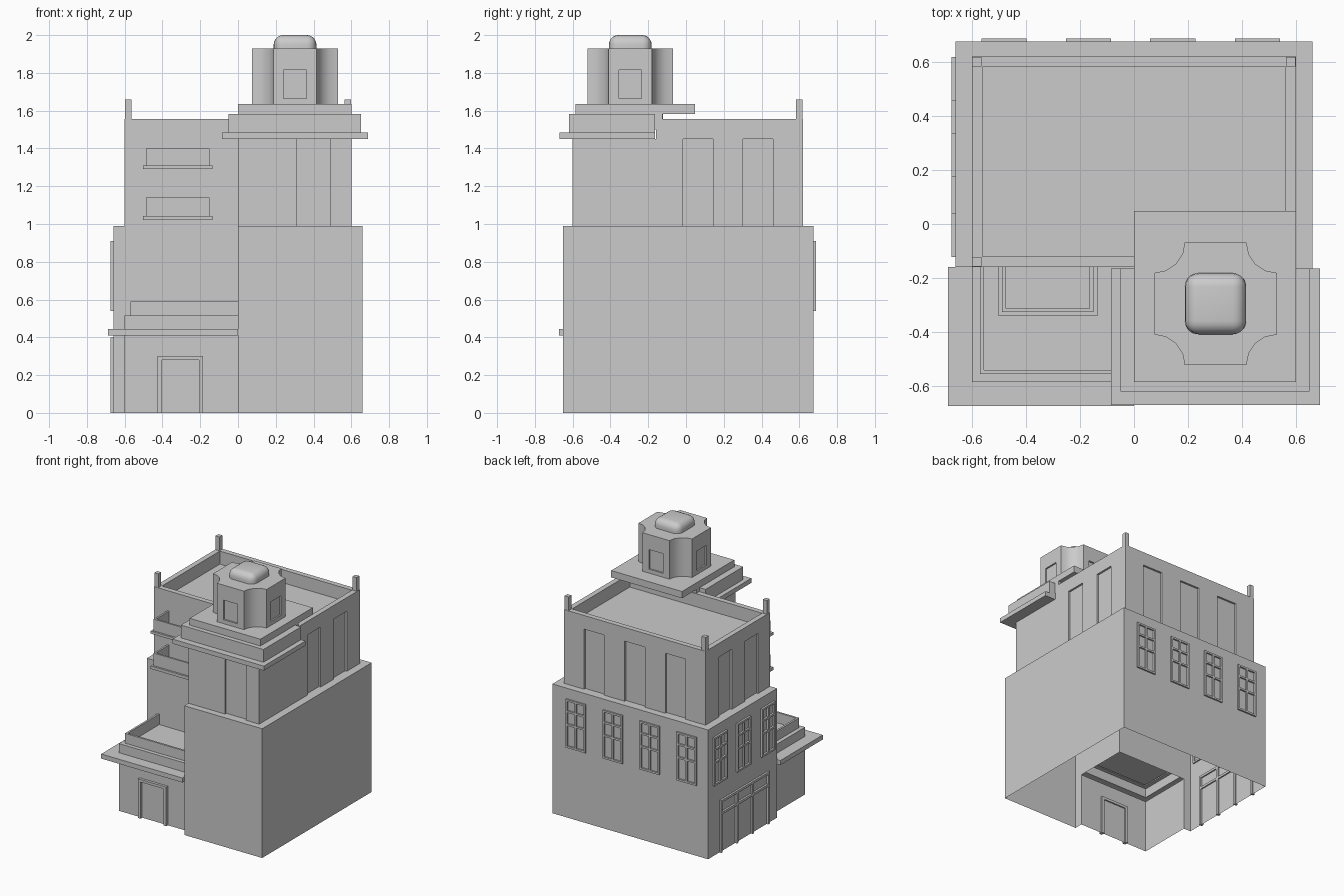
import bpy, bmesh, math
from mathutils import Vector

if "Cube" in bpy.data.objects:
    bpy.data.objects.remove(bpy.data.objects["Cube"])


def mesh_object(name, verts, faces):
    me = bpy.data.meshes.new(name)
    me.from_pydata(verts, [], faces)
    bm = bmesh.new()
    bm.from_mesh(me)
    bmesh.ops.recalc_face_normals(bm, faces=bm.faces)
    bm.to_mesh(me)
    bm.free()
    ob = bpy.data.objects.new(name, me)
    bpy.context.collection.objects.link(ob)
    return ob


def boxes(name, specs):
    """One object from several (x0, x1, y0, y1, z0, z1) boxes."""
    verts, faces = [], []
    for x0, x1, y0, y1, z0, z1 in specs:
        n = len(verts)
        verts += [(x, y, z) for z in (z0, z1)
                  for x, y in ((x0, y0), (x1, y0), (x1, y1), (x0, y1))]
        faces += [tuple(n + i for i in f) for f in
                  ((3, 2, 1, 0), (4, 5, 6, 7), (0, 1, 5, 4),
                   (1, 2, 6, 5), (2, 3, 7, 6), (3, 0, 4, 7))]
    return mesh_object(name, verts, faces)


def prism(name, pts, z0, z1, top=True, bottom=True):
    n = len(pts)
    verts = [(x, y, z) for z in (z0, z1) for x, y in pts]
    faces = [(i, (i + 1) % n, n + (i + 1) % n, n + i) for i in range(n)]
    if top:
        faces.append(tuple(range(n, 2 * n)))
    if bottom:
        faces.append(tuple(reversed(range(n))))
    return mesh_object(name, verts, faces)


def activate(ob):
    bpy.ops.object.select_all(action='DESELECT')
    bpy.context.view_layer.objects.active = ob
    ob.select_set(True)


def carve(ob, specs):
    cutter = boxes("cutter", specs)
    cutter.hide_render = True
    m = ob.modifiers.new("carve", 'BOOLEAN')
    m.operation, m.solver, m.object = 'DIFFERENCE', 'EXACT', cutter
    activate(ob)
    bpy.ops.object.modifier_apply(modifier=m.name)
    bpy.data.objects.remove(cutter)


# Ground storey: hollow body, open underneath and into the porch
wall = [(0, -.65), (.66, -.65), (.66, .675), (-.66, .675), (-.66, -.16)]
lower = wall + [(-.6, -.16), (-.6, -.585), (0, -.585)]
v = [(x, y, z) for z in (0, .41) for x, y in lower]
n = len(lower)
mesh_object("ground_walls", v, [(i, (i + 1) % n, n + (i + 1) % n, n + i) for i in range(n)])
prism("lower_storeys", wall + [(0, -.16)], .41, .99, bottom=False)

# Porch eave and roof parapet: profile swept round the corner
profile = [(0, .41), (.088, .41), (.088, .445), (0, .445), (0, .515),
           (-.03, .515), (-.03, .59), (-.045, .59), (-.045, .51)]
v, f = [], []
for d, z in profile:
    v += [(-.6 - d, -.16, z), (-.6 - d, -.585 - d, z), (0, -.585 - d, z), (0, -.16, z)]
for i in range(len(profile) - 1):
    for k in (0, 1):
        a = 4 * i + k
        f.append((a, a + 1, a + 5, a + 4))
a = 4 * (len(profile) - 1)
f.append((a, a + 1, a + 2, a + 3))
mesh_object("porch_roof", v, f)
boxes("eave_ends", [(-.01, 0, -.673, -.585, .41, .445), (-.688, -.6, -.17, -.16, .41, .445)])

# Porch door
boxes("door_frame", [(-.425, -.402, -.605, -.575, 0, .3), (-.207, -.185, -.605, -.575, 0, .3),
                     (-.402, -.207, -.605, -.575, .28, .3)])


# Windows and shopfront: bars laid out as (u0, u1, z0, z1) on a wall
def window_bars(u0, u1, z0=.54, z1=.91, t=.014):
    mid = (u0 + u1) / 2
    bars = [(u0, u0 + t, z0, z1), (u1 - t, u1, z0, z1), (mid - t / 2, mid + t / 2, z0, z1)]
    return bars + [(u0, u1, z, z + t) for z in (z0, .71, .81, z1 - t)]


back = [b for u in (-.565, -.252, .06, .373) for b in window_bars(u, u + .167)]
boxes("back_windows", [(a, b, .665, .687, c, d) for a, b, c, d in back])
side = [b for u in (-.122, .173, .455) for b in window_bars(u, u + .163)]
boxes("side_windows", [(-.675, -.65, a, b, c, d) for a, b, c, d in side])
shop = [(y, y + .018, 0, .4) for y in (-.05, .14, .33, .52)]
shop += [(-.05, .538, z, z + .018) for z in (.29, .382)]
boxes("shopfront", [(-.675, -.65, a, b, c, d) for a, b, c, d in shop])

# Upper storey with recessed roof and tall recessed panels
D = .015
upper = boxes("upper_storey", [(-.6, .6, -.16, .62, .99, 1.555)])
cuts = [(-.56, .56, -.12, .58, 1.455, 1.7)]
for y0, y1 in ((-.015, .143), (.302, .46)):
    cuts += [(.6 - D, .7, y0, y1, .98, 1.45), (-.7, -.6 + D, y0, y1, .98, 1.45)]
cuts += [(x - .085, x + .085, .62 - D, .7, .98, 1.45) for x in (-.345, 0, .345)]
carve(upper, cuts)
s = .017
boxes("roof_posts", [(x - s, x + s, y - s, y + s, 1.5, 1.66)
                     for x, y in ((-.582, .6), (.58, .6), (-.582, -.14))])

# Corner tower, cornice and stepped slabs
tower = boxes("corner_tower", [(0, .6, -.6, -.155, .98, 1.45)])
carve(tower, [(.31, .487, -.7, -.6 + D, .97, 1.449)])
boxes("tower_cornice", [(-.085, .688, -.67, -.165, 1.45, 1.485)])
boxes("tower_step", [(-.05, .65, -.62, -.165, 1.485, 1.583), (0, .6, -.165, -.125, 1.5, 1.583)])
boxes("tower_slab", [(0, .6, -.585, .048, 1.583, 1.635)])

# Balconies
for i, (z0, z1, z2) in enumerate(((1.02, 1.043, 1.14), (1.29, 1.31, 1.4))):
    boxes(f"balcony_{i + 1}", [(-.502, -.135, -.34, -.155, z0, z1),
                               (-.488, -.474, -.326, -.155, z1, z2),
                               (-.164, -.15, -.326, -.155, z1, z2),
                               (-.474, -.164, -.326, -.312, z1, z2)])

# Lantern with scooped corners and a panel on each side
cx, cy, h, r = .302, -.295, .227, .113
pts = []
for sx, sy, start in ((1, 1, 270), (-1, 1, 360), (-1, -1, 90), (1, -1, 180)):
    for k in range(5):
        t = math.radians(start - 22.5 * k)
        pts.append((cx + sx * h + r * math.cos(t), cy + sy * h + r * math.sin(t)))
lantern = prism("lantern", pts, 1.63, 1.93)
p, q = .06, h - .012
carve(lantern, [(cx - p, cx + p, cy - .3, cy - q, 1.665, 1.815),
                (cx - p, cx + p, cy + q, cy + .3, 1.665, 1.815),
                (cx - .3, cx - q, cy - p, cy + p, 1.665, 1.815),
                (cx + q, cx + .3, cy - p, cy + p, 1.665, 1.815)])
activate(lantern)
bpy.ops.object.shade_smooth_by_angle(angle=math.radians(35))

# Rounded cap
cap = boxes("lantern_cap", [(cx - r, cx + r, cy - r, cy + r, 1.85, 2.0)])
m = cap.modifiers.new("round", 'BEVEL')
m.width, m.segments = .05, 5
activate(cap)
bpy.ops.object.modifier_apply(modifier=m.name)
bpy.ops.object.shade_smooth_by_angle(angle=math.radians(35))
